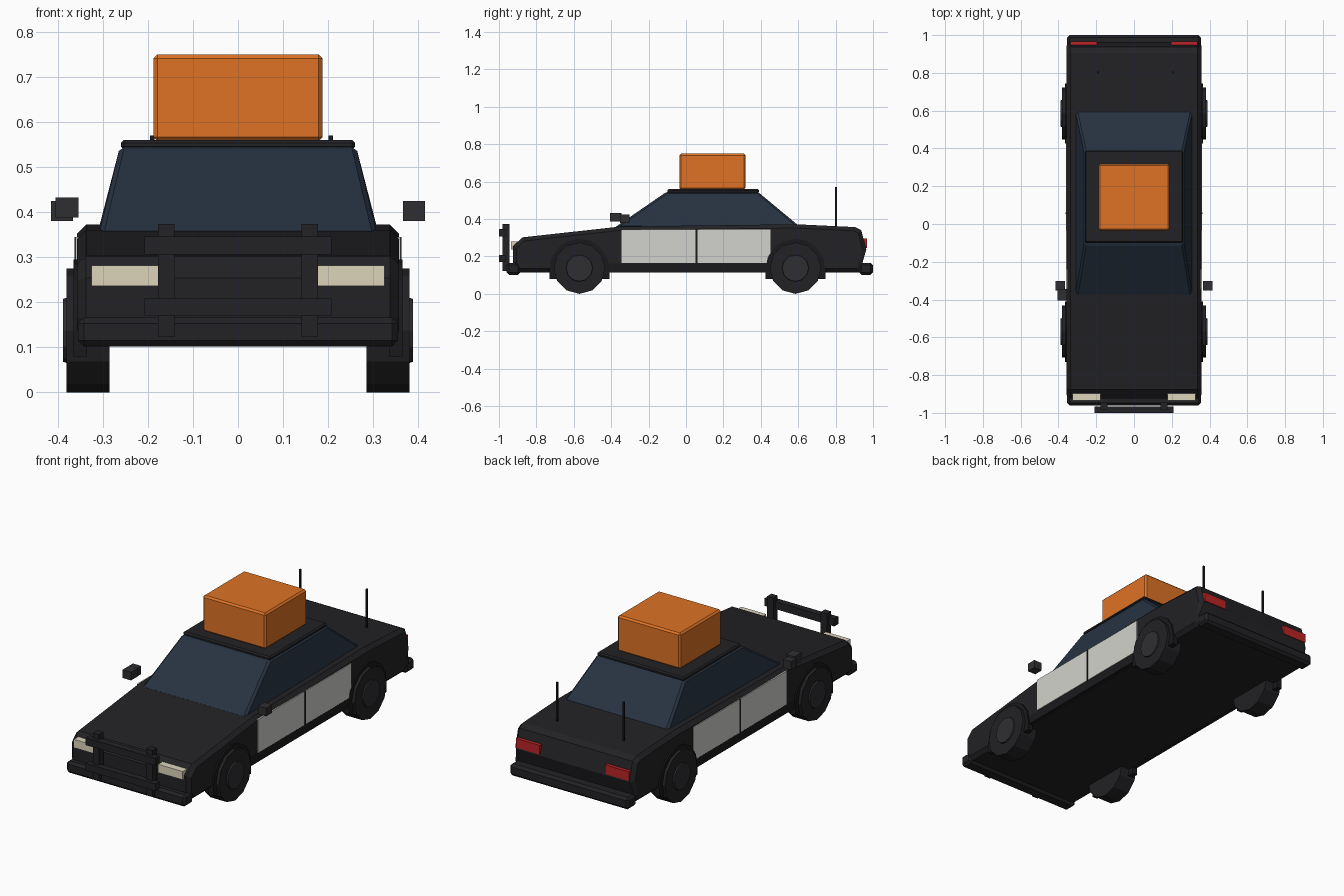
import bpy, bmesh, math
from mathutils import Matrix

if "Cube" in bpy.data.objects:
    bpy.data.objects.remove(bpy.data.objects["Cube"])


def material(name, r, g, b):
    m = bpy.data.materials.new(name)
    m.diffuse_color = (r, g, b, 1)
    m.use_nodes = True
    m.node_tree.nodes["Principled BSDF"].inputs["Base Color"].default_value = m.diffuse_color
    return m


BLACK = material("black_paint", 0.016, 0.016, 0.019)
TRIM = material("dark_trim", 0.010, 0.010, 0.012)
GLASS = material("tinted_glass", 0.020, 0.032, 0.053)
WHITE = material("door_white", 0.65, 0.65, 0.61)
CREAM = material("lamp_cream", 0.72, 0.66, 0.50)
RED = material("lamp_red", 0.50, 0.017, 0.02)
ORANGE = material("box_orange", 0.73, 0.17, 0.018)
HUB = material("hub_grey", 0.028, 0.028, 0.031)


def finish(name, bm, mat, bevel=0):
    bmesh.ops.recalc_face_normals(bm, faces=bm.faces[:])
    me = bpy.data.meshes.new(name)
    bm.to_mesh(me)
    bm.free()
    ob = bpy.data.objects.new(name, me)
    bpy.context.collection.objects.link(ob)
    me.materials.append(mat)
    if bevel:
        mod = ob.modifiers.new("bevel", "BEVEL")
        mod.width = bevel
        mod.segments = 1
    return ob


def box(name, x, y, z, mat, bevel=0):
    """Box from (min, max) ranges."""
    bm = bmesh.new()
    bmesh.ops.create_cube(bm, size=1)
    for v in bm.verts:
        v.co = [r[0] + (c + 0.5) * (r[1] - r[0]) for c, r in zip(v.co, (x, y, z))]
    return finish(name, bm, mat, bevel)


def pair(name, x, y, z, mat, bevel=0):
    """Mirrored boxes on both sides."""
    box(name + "_right", x, y, z, mat, bevel)
    box(name + "_left", (-x[1], -x[0]), y, z, mat, bevel)


def extrude_profile(name, points, x0, x1, mat, chamfer=0):
    """Extrude a (y, z) side profile across x, chamfering the two outlines."""
    bm = bmesh.new()
    face = bm.faces.new([bm.verts.new((x0, y, z)) for y, z in points])
    out = bmesh.ops.extrude_face_region(bm, geom=[face])["geom"]
    for v in out:
        if isinstance(v, bmesh.types.BMVert):
            v.co.x = x1
    if chamfer:
        rim = [e for e in bm.edges if abs(e.verts[0].co.x - e.verts[1].co.x) < 1e-5]
        bmesh.ops.bevel(bm, geom=rim, offset=chamfer, segments=1, affect='EDGES')
    return finish(name, bm, mat)


def disc(name, x0, x1, y, z, r0, r1, sides, mat):
    """Cylinder along x with a corner pointing straight down."""
    bm = bmesh.new()
    bmesh.ops.create_cone(bm, cap_ends=True, segments=sides, radius1=r0, radius2=r1,
                          depth=abs(x1 - x0))
    turn = Matrix.Rotation(math.copysign(math.pi / 2, x1 - x0), 4, 'Y')
    bmesh.ops.transform(bm, verts=bm.verts, matrix=Matrix.Translation(((x0 + x1) / 2, y, z)) @ turn)
    return finish(name, bm, mat)


# Lower body
extrude_profile("car_body", [(-0.90, 0.115), (-0.925, 0.16), (-0.925, 0.254), (-0.875, 0.302),
                             (-0.35, 0.36), (0.59, 0.372), (0.905, 0.357), (0.937, 0.34),
                             (0.964, 0.238), (0.942, 0.16), (0.93, 0.115)],
                -0.357, 0.357, BLACK, 0.02)

# Sloping cabin glass
bm = bmesh.new()
low = [bm.verts.new(p) for p in ((-0.308, -0.385, 0.352), (0.308, -0.385, 0.352),
                                 (0.312, 0.617, 0.352), (-0.312, 0.617, 0.352))]
top = [bm.verts.new(p) for p in ((-0.262, -0.105, 0.545), (0.262, -0.105, 0.545),
                                 (0.262, 0.385, 0.545), (-0.262, 0.385, 0.545))]
bm.faces.new(low)
bm.faces.new(top)
for i in range(4):
    j = (i + 1) % 4
    bm.faces.new((low[i], low[j], top[j], top[i]))
finish("cabin_glass", bm, GLASS, 0.01)

# Roof panel and the cargo box on it
box("roof_panel", (-0.26, 0.26), (-0.10, 0.39), (0.538, 0.56), BLACK, 0.007)
box("roof_box", (-0.188, 0.188), (-0.035, 0.318), (0.557, 0.75), ORANGE, 0.009)

# Bumpers
box("front_bumper", (-0.355, 0.355), (-0.96, -0.885), (0.102, 0.166), BLACK, 0.013)
box("rear_bumper", (-0.355, 0.355), (0.925, 1.0), (0.102, 0.166), BLACK, 0.013)

# Doors with a gap between them, and sills
pair("front_door", (0.34, 0.361), (-0.345, 0.053), (0.165, 0.345), WHITE)
pair("rear_door", (0.34, 0.361), (0.06, 0.452), (0.165, 0.345), WHITE)
pair("door_gap", (0.34, 0.363), (0.052, 0.061), (0.165, 0.345), TRIM)
pair("sill", (0.33, 0.358), (-0.42, 0.44), (0.115, 0.162), TRIM)

# Lamps
pair("headlight", (0.178, 0.325), (-0.935, -0.89), (0.236, 0.281), CREAM)
pair("tail_light", (0.195, 0.337), (0.93, 0.967), (0.245, 0.295), RED)

# Push bar
pair("push_bar_post", (0.141, 0.178), (-0.982, -0.945), (0.123, 0.373), BLACK)
box("push_bar_upper", (-0.208, 0.208), (-1.0, -0.965), (0.306, 0.346), BLACK)
box("push_bar_lower", (-0.208, 0.208), (-1.0, -0.965), (0.17, 0.208), BLACK)

# Wheels and arches
for end, y in (("front", -0.57), ("rear", 0.585)):
    for side, s in (("right", 1), ("left", -1)):
        tag = f"{end}_{side}"
        disc("tire_" + tag, s * 0.285, s * 0.381, y, 0.1375, 0.1375, 0.1375, 12, BLACK)
        disc("hub_" + tag, s * 0.37, s * 0.388, y, 0.1375, 0.075, 0.07, 12, HUB)
        arc = [(y + 0.16 * math.cos(a), 0.135 + 0.16 * math.sin(a))
               for a in (math.pi * i / 8 for i in range(9))]
        extrude_profile("arch_" + tag, [(y + 0.16, 0.08)] + arc + [(y - 0.16, 0.08)],
                        s * 0.335, s * 0.365, TRIM)

# Side mirrors and the spotlight
pair("side_mirror", (0.366, 0.415), (-0.353, -0.302), (0.38, 0.424), HUB)
box("spotlight", (-0.405, -0.354), (-0.405, -0.345), (0.388, 0.432), HUB)

# Rear antennas
for side, x in (("left", -0.19), ("right", 0.206)):
    box("antenna_" + side, (x - 0.005, x + 0.005), (0.797, 0.807), (0.35, 0.57), TRIM)
